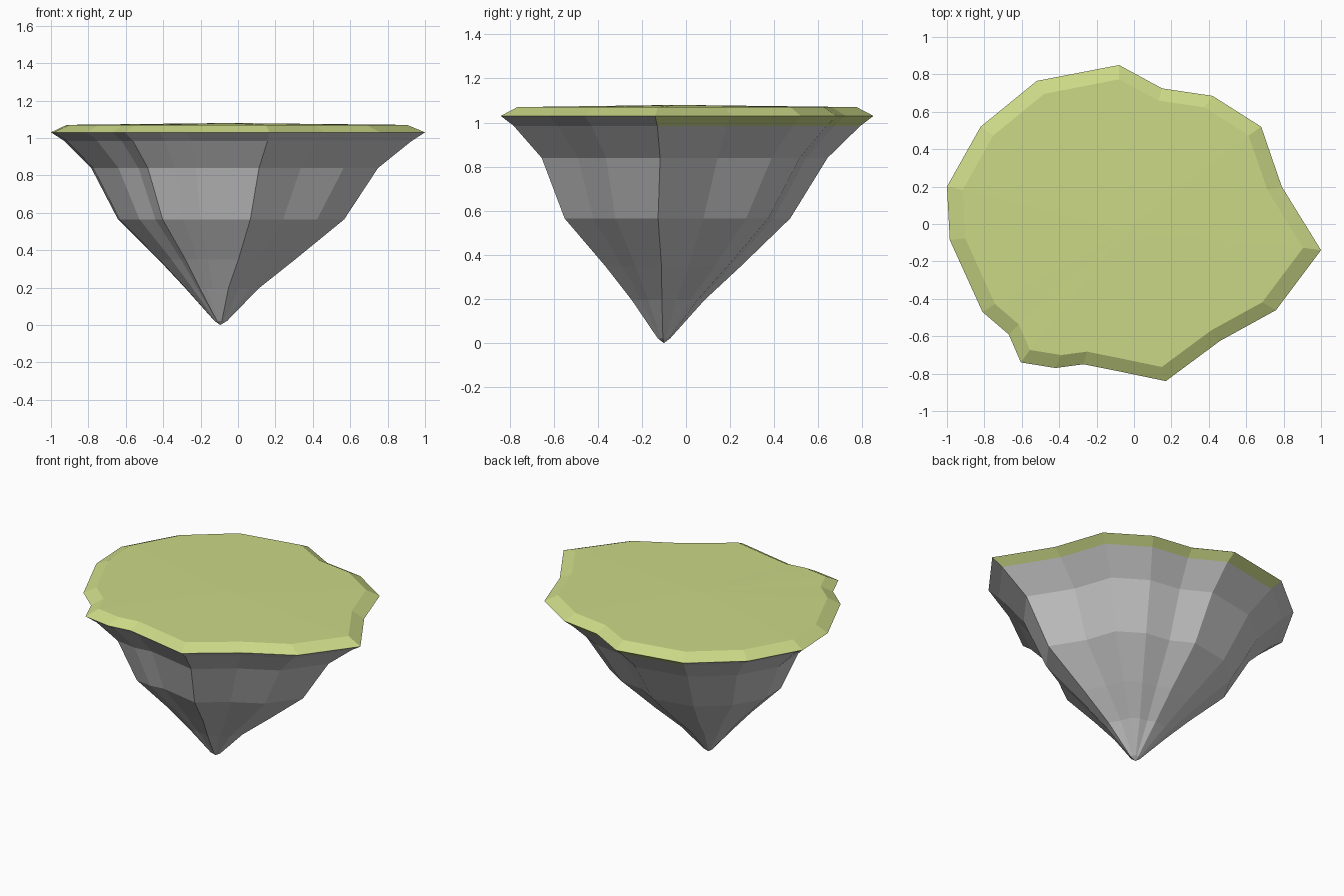
import bpy, bmesh

if "Cube" in bpy.data.objects:
    bpy.data.objects.remove(bpy.data.objects["Cube"])

# Irregular coastline, counter-clockwise from the right-hand tip
OUTLINE = [(1.0, -.14), (.79, .2), (.68, .52), (.42, .685), (.15, .725),
           (-.08, .85), (-.52, .765), (-.82, .52), (-1.0, .2), (-.985, -.085),
           (-.81, -.47), (-.67, -.59), (-.605, -.74), (-.42, -.77),
           (-.27, -.75), (-.07, -.79), (.17, -.84), (.46, -.625), (.76, -.46)]
N = len(OUTLINE)
LIP = range(6)          # back-right stretch where turf wraps under the rim


def ring(bm, scale, cx, cy, z):
    return [bm.verts.new((cx + x * scale, cy + y * scale, z)) for x, y in OUTLINE]


def bridge(bm, a, b, segments=range(N)):
    for i in segments:
        j = (i + 1) % N
        bm.faces.new((a[i], a[j], b[j], b[i]))


def fan(bm, loop, tip):
    v = bm.verts.new(tip)
    for i in range(N):
        bm.faces.new((loop[i], loop[(i + 1) % N], v))


def finish(bm, name, color=None):
    loose = [v for v in bm.verts if not v.link_faces]
    bmesh.ops.delete(bm, geom=loose, context='VERTS')
    mesh = bpy.data.meshes.new(name)
    bm.to_mesh(mesh)
    bm.free()
    obj = bpy.data.objects.new(name, mesh)
    bpy.context.collection.objects.link(obj)
    if color:
        mat = bpy.data.materials.new(name)
        mat.diffuse_color = color
        mat.use_nodes = True
        mat.node_tree.nodes["Principled BSDF"].inputs["Base Color"].default_value = mat.diffuse_color
        mesh.materials.append(mat)


RIM = (1, 0, 0, 1.03)
UNDER = (.93, 0, 0, .985)

# Grass cap: slightly domed top, bevelled edge, partial under-lip
bm = bmesh.new()
under, rim = ring(bm, *UNDER), ring(bm, *RIM)
top = ring(bm, .91, -.006, 0, 1.07)
bridge(bm, under, rim, LIP)
bridge(bm, rim, top)
fan(bm, top, (-.05, -.04, 1.08))
finish(bm, "grass_top", (.60, .69, .24, 1))

# Rock underside: shrinking rings drifting to an off-centre tip
bm = bmesh.new()
rim, upper = ring(bm, *RIM), ring(bm, *UNDER)
bridge(bm, upper, rim, [i for i in range(N) if i not in LIP])
for spec in [(.767, -.018, -.01, .84), (.605, -.037, -.042, .565),
             (.365, -.06, -.06, .35), (.195, -.085, -.082, .195),
             (.034, -.092, -.1, .022)]:
    lower = ring(bm, *spec)
    bridge(bm, lower, upper)
    upper = lower
fan(bm, upper[::-1], (-.095, -.1, 0))
finish(bm, "rock_base")
